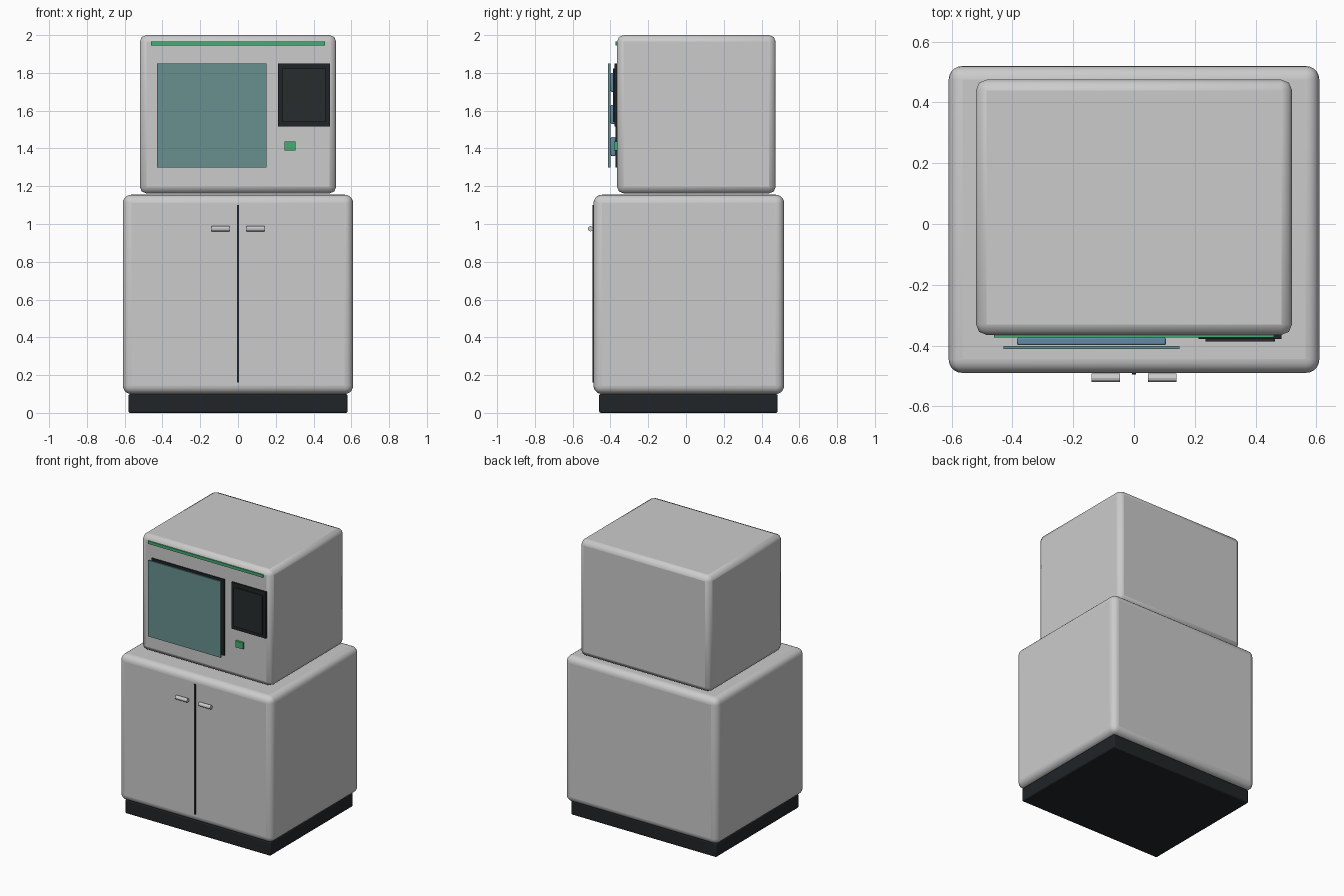
import bpy
from math import pi

if "Cube" in bpy.data.objects:
    bpy.data.objects.remove(bpy.data.objects["Cube"])


def material(name, rgb):
    m = bpy.data.materials.new(name)
    m.diffuse_color = (*rgb, 1)
    m.use_nodes = True
    m.node_tree.nodes["Principled BSDF"].inputs["Base Color"].default_value = m.diffuse_color
    return m


BLACK = material("black", (0.015, 0.018, 0.02))
SCREEN = material("screen", (0.02, 0.025, 0.027))
GLASS = material("glass", (0.14, 0.28, 0.28))
BLUE = material("blue", (0.12, 0.26, 0.38))
GREEN = material("green", (0.06, 0.42, 0.17))


def finish(ob, name, mat, bevel=0, segments=2):
    ob.name = name
    if mat:
        ob.data.materials.append(mat)
    if bevel:
        b = ob.modifiers.new("bevel", 'BEVEL')
        b.width, b.segments = bevel, segments
        b.limit_method = 'ANGLE'
    bpy.ops.object.shade_smooth_by_angle()
    return ob


def box(name, x, y, z, mat=None, bevel=0, segments=2):
    """Box from (min, max) ranges on each axis."""
    bpy.ops.mesh.primitive_cube_add(size=1)
    ob = bpy.context.object
    ranges = (x, y, z)
    for v in ob.data.vertices:
        v.co = [r[0] if c < 0 else r[1] for r, c in zip(ranges, v.co)]
    return finish(ob, name, mat, bevel, segments)


# Base cabinet on its plinth
box("plinth", (-0.58, 0.58), (-0.46, 0.485), (0, 0.1), BLACK, 0.008)
box("cabinet", (-0.61, 0.61), (-0.49, 0.52), (0.1, 1.155), None, 0.045, 5)
box("door_seam", (-0.006, 0.006), (-0.496, -0.48), (0.16, 1.1), BLACK)

# Door handles, one each side of the seam
for side, label in ((-1, "left"), (1, "right")):
    bpy.ops.mesh.primitive_cylinder_add(vertices=12, radius=0.014, depth=0.094,
                                        location=(side * 0.093, -0.506, 0.975),
                                        rotation=(0, pi / 2, 0))
    finish(bpy.context.object, label + "_handle", None)

# Upper machine housing
box("housing", (-0.52, 0.52), (-0.365, 0.475), (1.162, 2.0), None, 0.035, 2)
box("light_strip", (-0.46, 0.46), (-0.373, -0.36), (1.946, 1.966), GREEN)

# Viewing window: dark backing, trays and glass
box("window_backing", (-0.43, 0.15), (-0.374, -0.36), (1.3, 1.85), BLACK)
for i in range(3):
    z = 1.36 + 0.17 * i
    box(f"tray_{i + 1}", (-0.385, 0.105), (-0.399, -0.373), (z, z + 0.1), BLUE, 0.006)
box("window_glass", (-0.43, 0.15), (-0.412, -0.401), (1.3, 1.85), GLASS)

# Control panel and button
box("control_panel", (0.212, 0.486), (-0.378, -0.36), (1.515, 1.85), BLACK)
box("screen", (0.236, 0.464), (-0.386, -0.37), (1.54, 1.822), SCREEN)
box("start_button", (0.245, 0.305), (-0.38, -0.36), (1.39, 1.436), GREEN)
